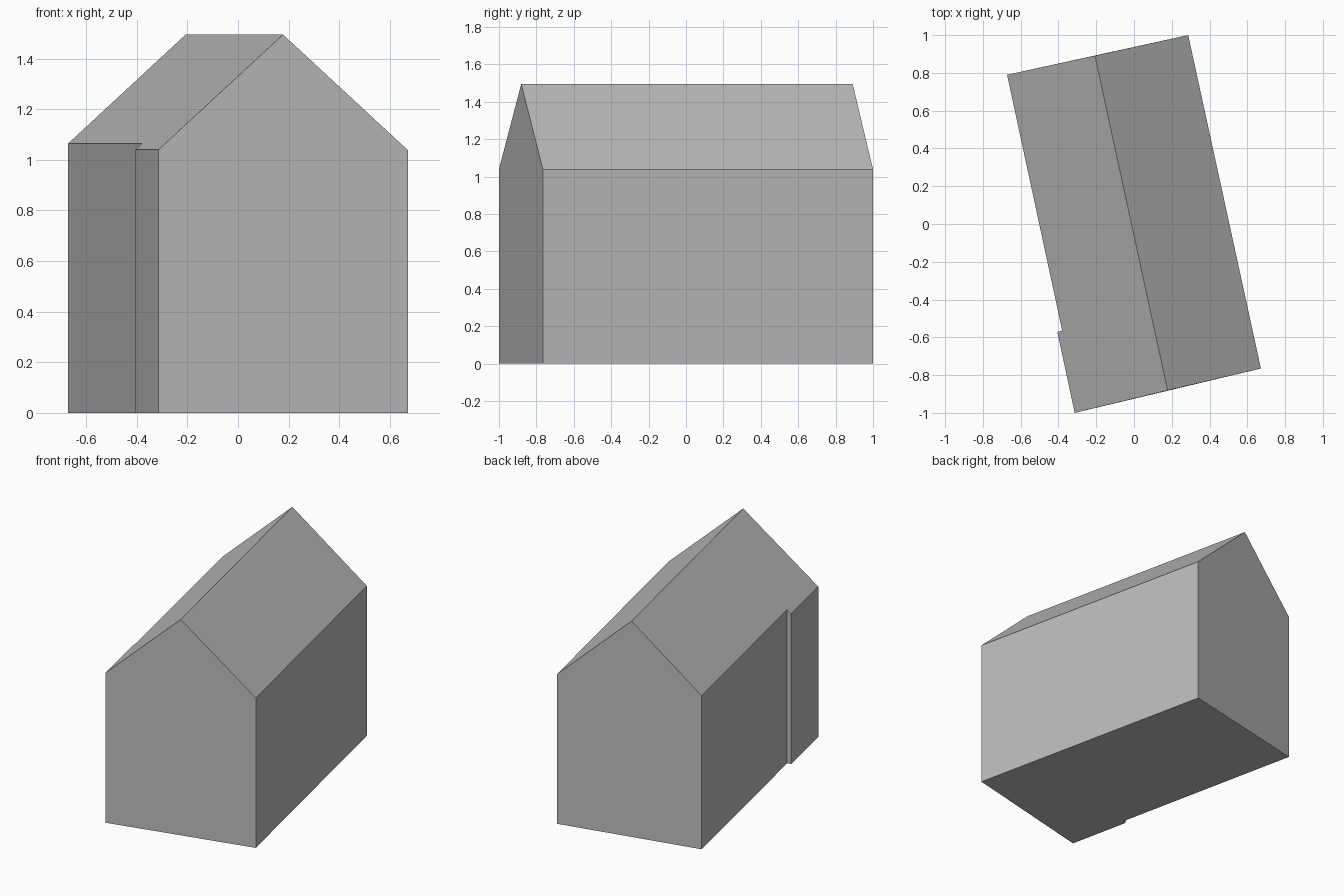
import bpy
import bmesh

# Remove the default object
cube = bpy.data.objects.get("Cube")
if cube:
    bpy.data.objects.remove(cube, do_unlink=True)

# Plain grey for the whole house
grey = bpy.data.materials.new("plain_grey")
grey.use_nodes = True
colour = (0.5, 0.5, 0.5, 1)
grey.diffuse_color = colour
grey.node_tree.nodes["Principled BSDF"].inputs["Base Color"].default_value = colour

# Footprint corners with the eave height above each, counter-clockwise:
# front right, front left, back left, back right, inner and outer step
outline = [(-0.314, -1.0, 1.04), (0.672, -0.765, 1.038), (0.287, 1.0, 1.038),
           (-0.672, 0.79, 1.064), (-0.38, -0.565, 1.064), (-0.406, -0.571, 1.04)]
ridge_ends = [(0.178, -0.881, 1.495), (-0.207, 0.891, 1.495)]

bm = bmesh.new()
base = [bm.verts.new((x, y, 0)) for x, y, z in outline]
eave = [bm.verts.new(p) for p in outline]
ridge_front, ridge_back = [bm.verts.new(p) for p in ridge_ends]

# Floor
bm.faces.new(base[::-1])

# Walls; the two gable walls rise to the ridge
gables = {0: ridge_front, 2: ridge_back}
for i in range(len(base)):
    j = (i + 1) % len(base)
    top = [gables[i]] if i in gables else []
    bm.faces.new([base[i], base[j], eave[j]] + top + [eave[i]])

# Roof slopes
bm.faces.new([eave[1], eave[2], ridge_back, ridge_front])
bm.faces.new([ridge_front, ridge_back] + eave[3:] + [eave[0]])

bmesh.ops.recalc_face_normals(bm, faces=bm.faces)
mesh = bpy.data.meshes.new("house")
bm.to_mesh(mesh)
bm.free()
mesh.materials.append(grey)
house = bpy.data.objects.new("house", mesh)
bpy.context.collection.objects.link(house)
